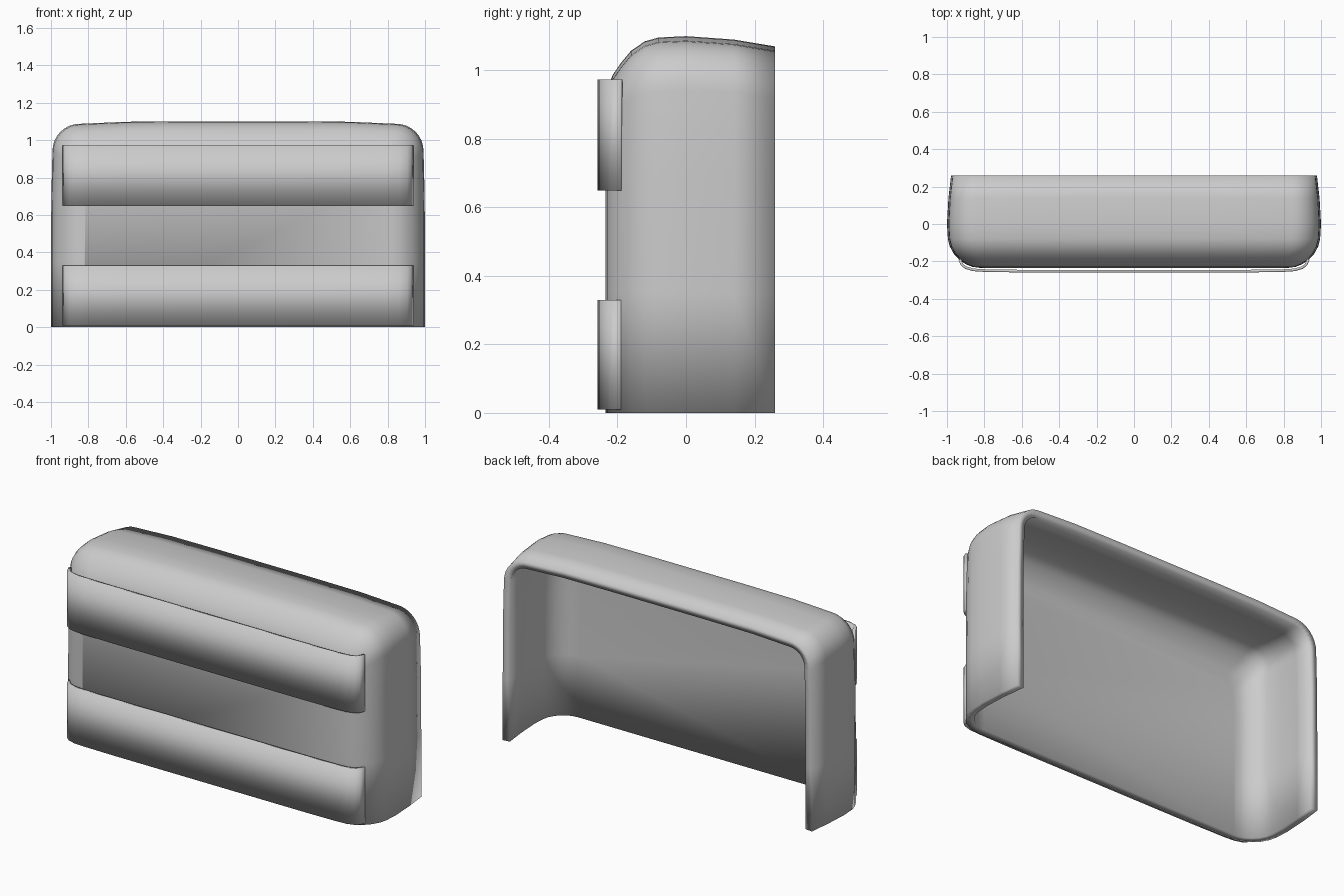
import bpy, bmesh, math

if "Cube" in bpy.data.objects:
    bpy.data.objects.remove(bpy.data.objects["Cube"])


def make_object(name, bm, thickness, offset):
    bmesh.ops.recalc_face_normals(bm, faces=bm.faces)
    mesh = bpy.data.meshes.new(name)
    bm.to_mesh(mesh)
    bm.free()
    ob = bpy.data.objects.new(name, mesh)
    bpy.context.collection.objects.link(ob)
    sol = ob.modifiers.new("thickness", 'SOLIDIFY')
    sol.thickness = thickness
    sol.offset = offset
    sol.use_even_offset = True
    bpy.context.view_layer.objects.active = ob
    ob.select_set(True)
    return ob


def arch(w, h, r):
    # Half outline from the floor up to the crown, then mirrored
    half = [(w, 0), (w, 0.35), (w - 0.002, 0.7)]
    for i in range(9):
        a = math.pi / 2 * i / 8
        half.append((w - 0.008 - r + r * math.cos(a), h - 0.013 - r + r * math.sin(a)))
    half += [(0.6, h - 0.002), (0.3, h)]
    return half + [(-x, z) for x, z in reversed(half)]


# Hollow shell, open at the back and bottom: y, half width, height, corner radius
layers = [(0.26, 0.978, 1.07, 0.14), (0.14, 0.992, 1.09, 0.14),
          (0.0, 1.0, 1.10, 0.145), (-0.08, 0.995, 1.096, 0.145),
          (-0.12, 0.985, 1.085, 0.14), (-0.16, 0.963, 1.058, 0.13),
          (-0.19, 0.935, 1.022, 0.115), (-0.215, 0.90, 0.985, 0.10),
          (-0.229, 0.865, 0.945, 0.09), (-0.235, 0.82, 0.90, 0.08)]
bm = bmesh.new()
loops = [[bm.verts.new((x, y, z)) for x, z in arch(w, h, r)] for y, w, h, r in layers]
for a, b in zip(loops, loops[1:]):
    for i in range(len(a) - 1):
        bm.faces.new((a[i], a[i + 1], b[i + 1], b[i]))
bm.faces.new(loops[-1])
bmesh.ops.recalc_face_normals(bm, faces=bm.faces)
shell = make_object("shell", bm, 0.042, -1)
front = max(shell.data.polygons, key=lambda p: p.area)
if front.normal.y > 0:
    shell.data.flip_normals()
bpy.ops.object.shade_smooth_by_angle(angle=math.radians(40))
shell.select_set(False)

# Thin wrap-around bands across the front
half = [(0.3, -0.252), (0.6, -0.252), (0.8, -0.249), (0.86, -0.245),
        (0.90, -0.233), (0.92, -0.217), (0.932, -0.188)]
path = [(-x, y) for x, y in reversed(half)] + half
for name, z0, z1 in (("lower_band", 0.01, 0.33), ("upper_band", 0.65, 0.973)):
    bm = bmesh.new()
    rows = [[bm.verts.new((x, y, z)) for x, y in path] for z in (z0, z1)]
    for i in range(len(path) - 1):
        bm.faces.new((rows[0][i], rows[0][i + 1], rows[1][i + 1], rows[1][i]))
    band = make_object(name, bm, 0.014, 0)
    for p in band.data.polygons:
        p.use_smooth = True
    band.select_set(False)
